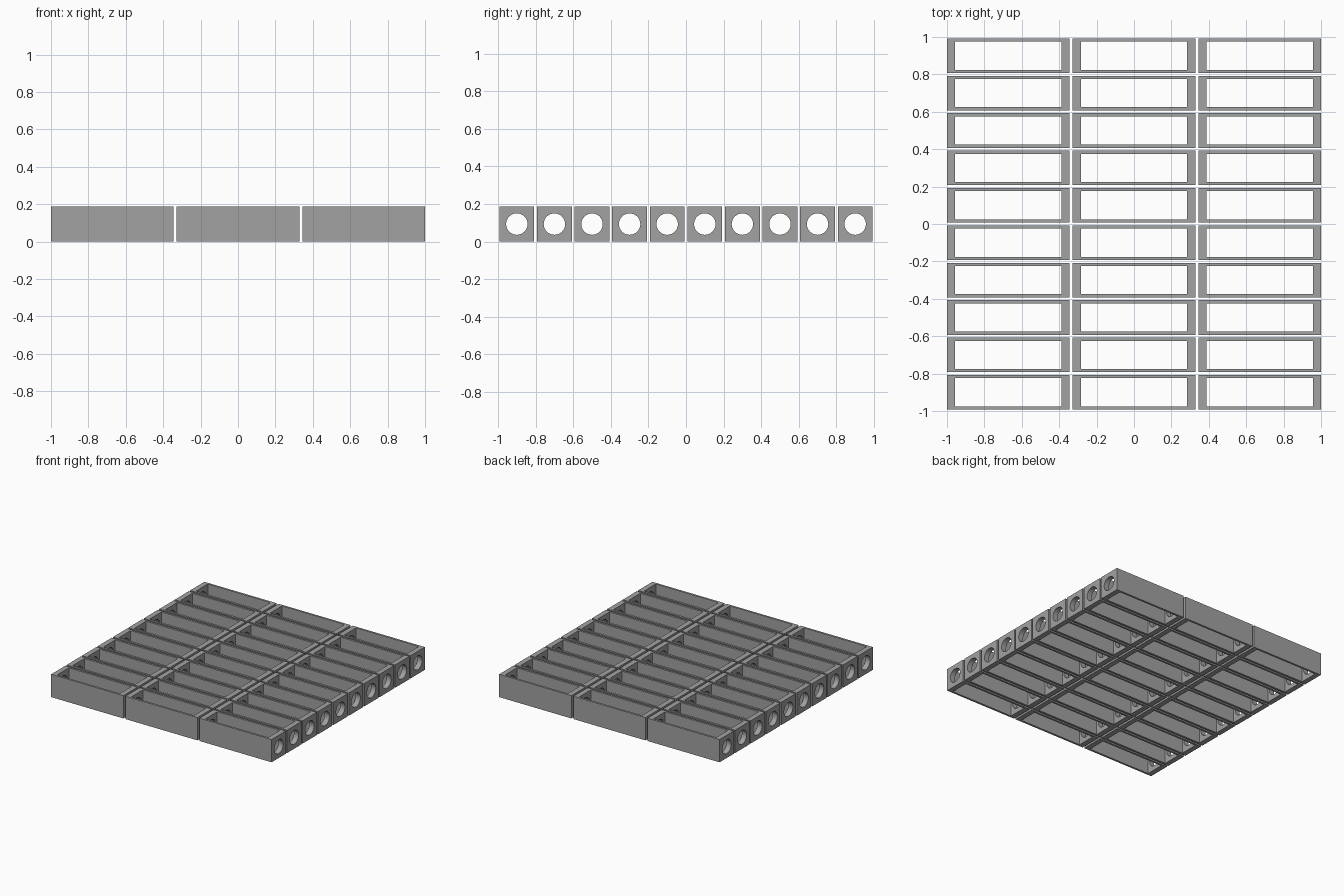
import bpy, math

if "Cube" in bpy.data.objects:
    bpy.data.objects.remove(bpy.data.objects["Cube"])

# Overall layout: a grid of identical hollow frames
COLS, ROWS = 3, 10
LENGTH, WIDTH, HEIGHT = 0.655, 0.185, 0.187
PITCH_X, PITCH_Y = (2 - LENGTH) / 2, 0.2
END_WALL, SIDE_WALL, HOLE_RADIUS = 0.043, 0.017, 0.057

gray = bpy.data.materials.new("gray")
gray.diffuse_color = (0.36, 0.36, 0.36, 1)
gray.use_nodes = True
gray.node_tree.nodes["Principled BSDF"].inputs["Base Color"].default_value = gray.diffuse_color


def box(name, size):
    bpy.ops.mesh.primitive_cube_add(size=1, location=(0, 0, HEIGHT / 2))
    ob = bpy.context.object
    ob.name = name
    ob.scale = size
    bpy.ops.object.transform_apply(location=True, rotation=False, scale=True)
    return ob


# Solid block, open slot from top to bottom, round hole through both ends
block = box("block", (LENGTH, WIDTH, HEIGHT))
block.data.materials.append(gray)
slot = box("slot_cutter", (LENGTH - 2 * END_WALL, WIDTH - 2 * SIDE_WALL, HEIGHT * 2))
bpy.ops.mesh.primitive_cylinder_add(vertices=32, radius=HOLE_RADIUS, depth=LENGTH * 1.5,
                                    location=(0, 0, HEIGHT / 2),
                                    rotation=(0, math.pi / 2, 0))
hole = bpy.context.object
hole.name = "hole_cutter"

for cutter in (slot, hole):
    cutter.hide_render = True
    cutter.data.materials.append(gray)
    mod = block.modifiers.new("cut", 'BOOLEAN')
    mod.operation = 'DIFFERENCE'
    mod.solver = 'EXACT'
    mod.object = cutter
    bpy.context.view_layer.objects.active = block
    bpy.ops.object.modifier_apply(modifier=mod.name)

# Smooth hole walls, sharp frame edges
bpy.ops.object.select_all(action='DESELECT')
block.select_set(True)
bpy.context.view_layer.objects.active = block
bpy.ops.object.shade_smooth_by_angle(angle=math.radians(30))
frame_mesh = block.data
frame_mesh.name = "frame"

# Repeat the frame over the grid
for row in range(ROWS):
    for col in range(COLS):
        frame = bpy.data.objects.new(f"frame_{row + 1}_{col + 1}", frame_mesh)
        frame.location = ((col - (COLS - 1) / 2) * PITCH_X,
                          (row - (ROWS - 1) / 2) * PITCH_Y, 0)
        bpy.context.collection.objects.link(frame)

for ob in (block, slot, hole):
    bpy.data.objects.remove(ob)
